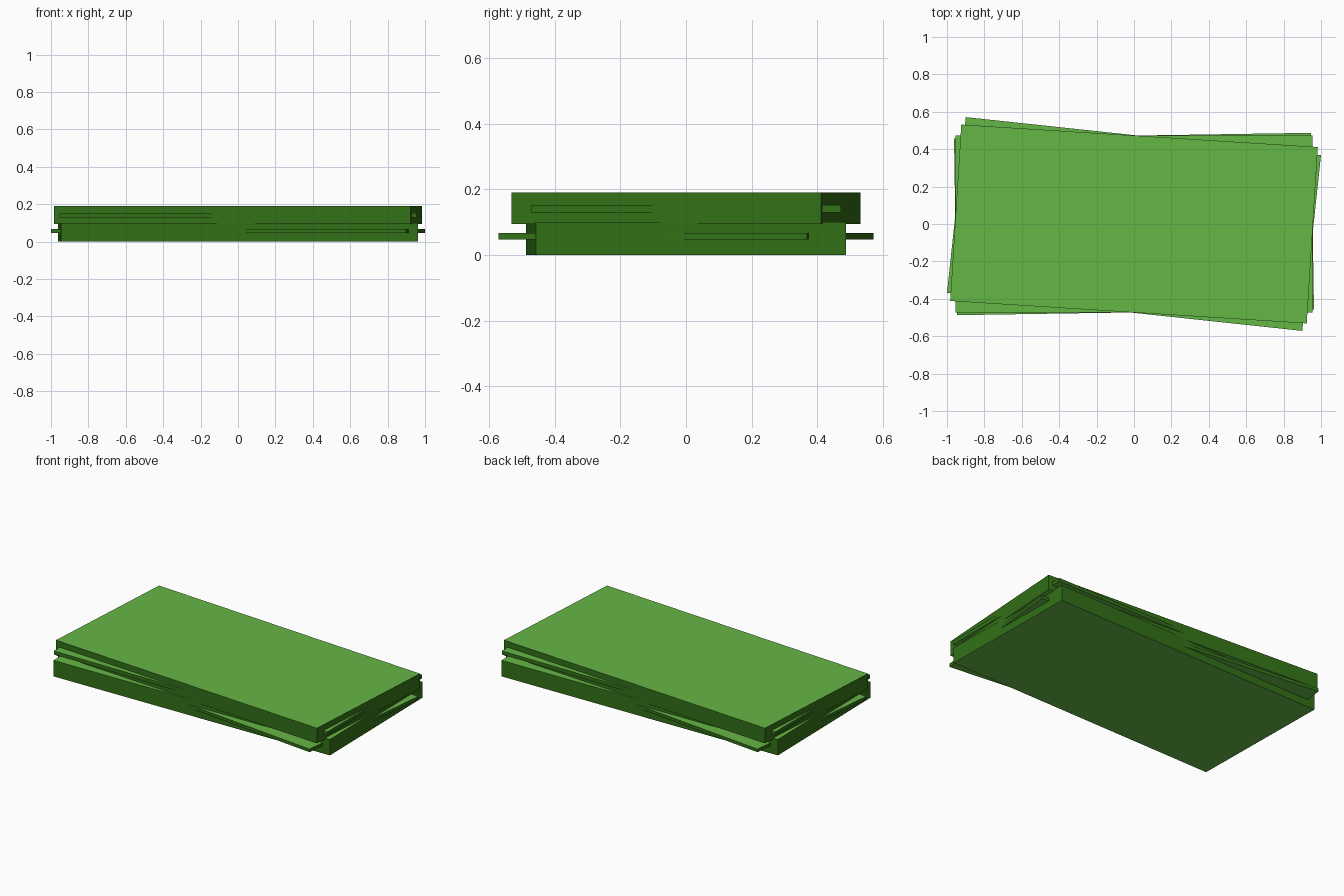
import bpy
import math

if "Cube" in bpy.data.objects:
    bpy.data.objects.remove(bpy.data.objects["Cube"])


def material(name, colour):
    mat = bpy.data.materials.new(name)
    mat.diffuse_color = (*colour, 1.0)
    mat.use_nodes = True
    mat.node_tree.nodes["Principled BSDF"].inputs["Base Color"].default_value = mat.diffuse_color
    return mat


light = material("light green", (0.131, 0.475, 0.06))
dark = material("dark green", (0.033, 0.165, 0.009))

LENGTH, WIDTH = 1.91, 0.945


def slab(name, z0, z1, angle):
    """Flat bundle turned about the vertical axis: light faces, dark edges."""
    bpy.ops.mesh.primitive_cube_add(size=1, location=(0, 0, (z0 + z1) / 2),
                                    rotation=(0, 0, math.radians(angle)))
    ob = bpy.context.object
    ob.name = name
    ob.scale = (LENGTH, WIDTH, z1 - z0)
    ob.data.materials.append(light)
    ob.data.materials.append(dark)
    for face in ob.data.polygons:
        face.material_index = 0 if abs(face.normal.z) > 0.5 else 1


# Two thick stacks, each with a thin twisted band sticking out of it
slab("lower_stack", 0.0, 0.101, 0.9)
slab("lower_loose_notes", 0.047, 0.067, -6.1)
slab("upper_stack", 0.094, 0.19, -3.6)
slab("upper_loose_notes", 0.13, 0.153, 0.0)
